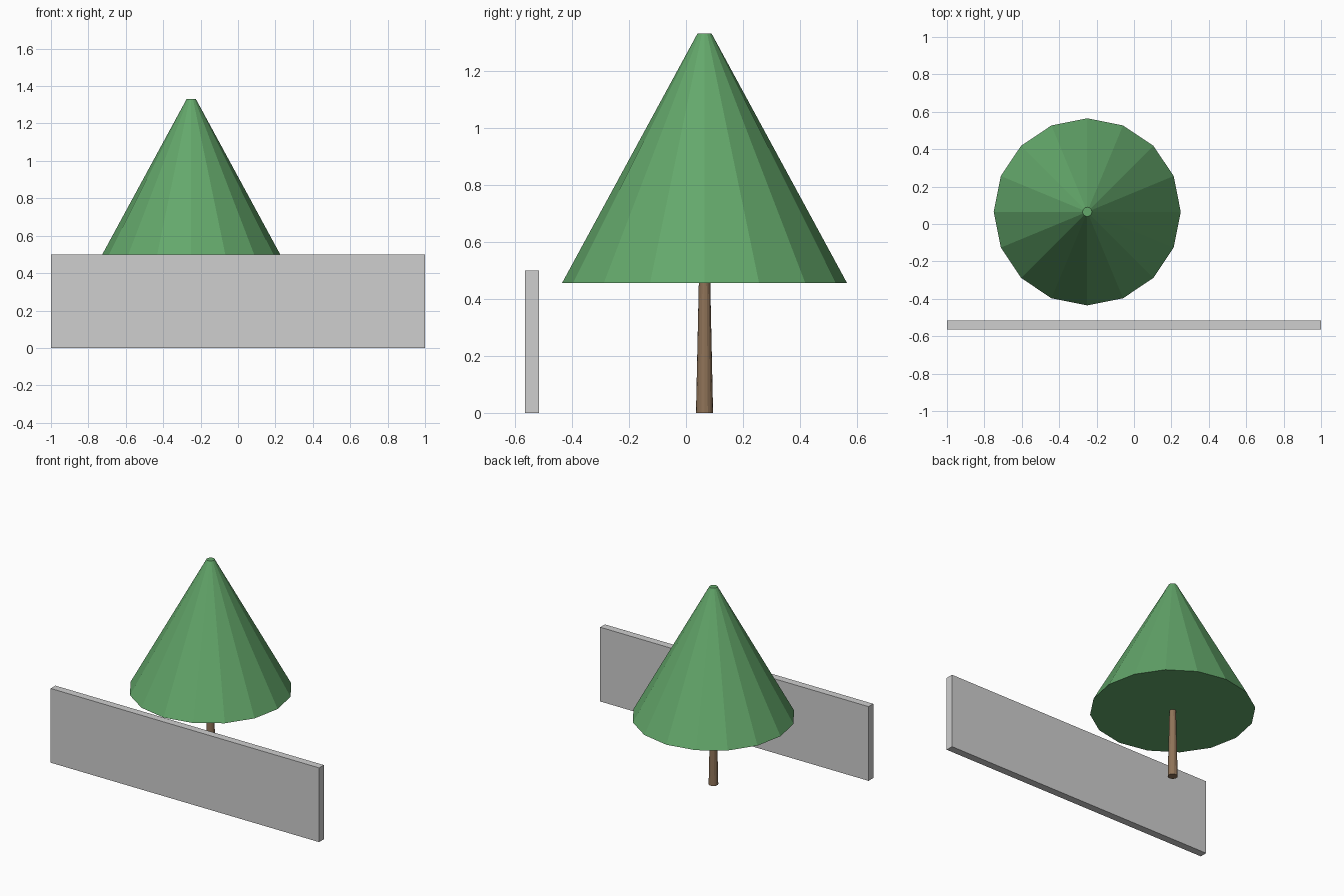
import bpy

if "Cube" in bpy.data.objects:
    bpy.data.objects.remove(bpy.data.objects["Cube"])

TREE_X, TREE_Y = -0.25, 0.065


def material(name, colour):
    mat = bpy.data.materials.new(name)
    mat.diffuse_color = (*colour, 1.0)
    mat.use_nodes = True
    mat.node_tree.nodes["Principled BSDF"].inputs["Base Color"].default_value = mat.diffuse_color
    return mat


def tapered(name, sides, r_low, r_high, z_low, z_high, mat):
    """Flat-sided tapered cylinder standing on the tree's axis."""
    bpy.ops.mesh.primitive_cone_add(
        vertices=sides, radius1=r_low, radius2=r_high, depth=z_high - z_low,
        location=(TREE_X, TREE_Y, (z_low + z_high) / 2))
    obj = bpy.context.object
    obj.name = name
    obj.data.materials.append(mat)
    return obj


green = material("leaf green", (0.127, 0.392, 0.147))
brown = material("bark brown", (0.275, 0.172, 0.098))
grey = material("wall grey", (0.62, 0.62, 0.62))

# Tree: slim trunk and a blunt-tipped cone of foliage
tapered("trunk", 16, 0.03, 0.02, 0.0, 0.46, brown)
tapered("foliage", 16, 0.5, 0.025, 0.455, 1.33, green)

# Long low wall in front of the tree
bpy.ops.mesh.primitive_cube_add(size=1, location=(0, -0.54, 0.25))
wall = bpy.context.object
wall.name = "wall"
wall.scale = (2.0, 0.05, 0.5)
bpy.ops.object.transform_apply(location=False, rotation=False, scale=True)
wall.data.materials.append(grey)
